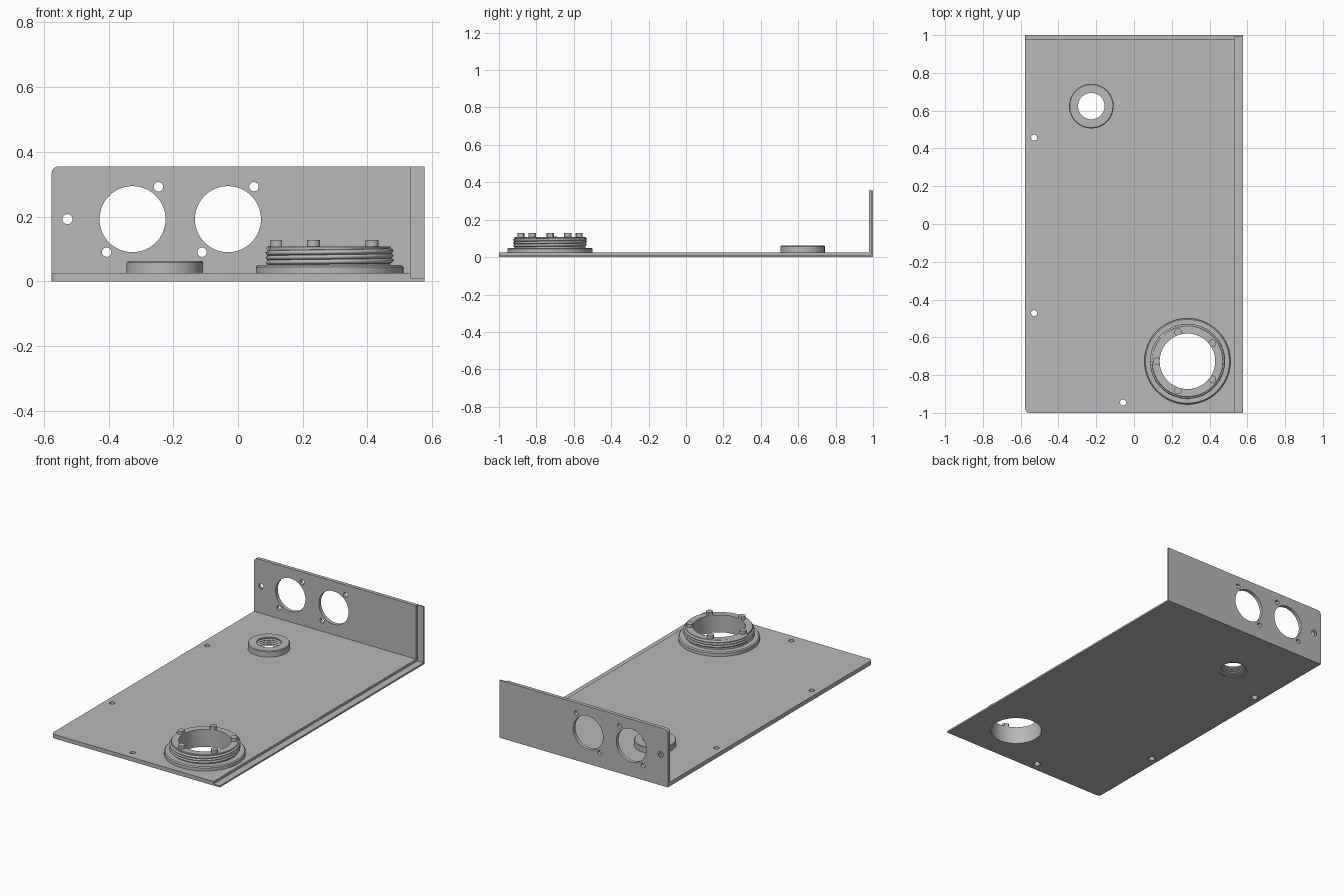
import bpy, bmesh, math
from mathutils import Matrix, Vector

cube = bpy.data.objects.get("Cube")
if cube:
    bpy.data.objects.remove(cube, do_unlink=True)

# One plain grey for the whole part
grey = bpy.data.materials.new("plain_grey")
grey.use_nodes = True
colour = (0.48, 0.48, 0.48, 1)
grey.diffuse_color = colour
grey.node_tree.nodes["Principled BSDF"].inputs["Base Color"].default_value = colour

X, Y, H = 0.576, 1.0, 0.355
PLATE, WALL, THIN = 0.025, 0.022, 0.01
RING = Vector((0.283, -0.727, 0))
BOSS = Vector((-0.226, 0.624, 0))
BORE = 0.147


def make(name, bm):
    bmesh.ops.recalc_face_normals(bm, faces=bm.faces)
    mesh = bpy.data.meshes.new(name)
    bm.to_mesh(mesh)
    bm.free()
    ob = bpy.data.objects.new(name, mesh)
    mesh.materials.append(grey)
    bpy.context.collection.objects.link(ob)
    return ob


def select(ob):
    bpy.ops.object.select_all(action='DESELECT')
    ob.select_set(True)
    bpy.context.view_layer.objects.active = ob


def smooth(ob):
    select(ob)
    bpy.ops.object.shade_smooth_by_angle(angle=math.radians(30))


def add_rod(bm, centre, r1, r2, depth, along_y=False, segments=48):
    turn = Matrix.Rotation(math.pi / 2 if along_y else 0, 4, 'X')
    bmesh.ops.create_cone(bm, cap_ends=True, segments=segments, radius1=r1, radius2=r2,
                          depth=depth, matrix=Matrix.Translation(centre) @ turn)


def cut(ob, name, build):
    """Subtract the solid that build() makes, then drop it."""
    bm = bmesh.new()
    build(bm)
    cutter = make(name, bm)
    cutter.hide_render = True
    mod = ob.modifiers.new(name, 'BOOLEAN')
    mod.operation, mod.solver, mod.object = 'DIFFERENCE', 'EXACT', cutter
    select(ob)
    bpy.ops.object.modifier_apply(modifier=name)
    bpy.data.objects.remove(cutter, do_unlink=True)


def lathe(name, centre, profile, segments=72):
    bm = bmesh.new()
    verts = [bm.verts.new((r, 0, z)) for r, z in profile]
    edges = [bm.edges.new((verts[i - 1], verts[i])) for i in range(len(verts))]
    bmesh.ops.spin(bm, geom=verts + edges, cent=(0, 0, 0), axis=(0, 0, 1),
                   angle=math.tau, steps=segments)
    bmesh.ops.remove_doubles(bm, verts=bm.verts, dist=1e-5)
    ob = make(name, bm)
    ob.location = centre
    smooth(ob)
    return ob


# Bent panel: an L section extruded across the width
bm = bmesh.new()
section = [(-Y, 0), (Y, 0), (Y, H), (Y - WALL, H), (Y - WALL, PLATE), (-Y, PLATE)]
face = bm.faces.new([bm.verts.new((-X, y, z)) for y, z in section])
out = bmesh.ops.extrude_face_region(bm, geom=[face])
bmesh.ops.translate(bm, vec=(2 * X, 0, 0),
                    verts=[v for v in out["geom"] if isinstance(v, bmesh.types.BMVert)])


def rounded_corner(edge):
    left = all(v.co.x < 0 for v in edge.verts) is True
    front = all(v.co.y < -Y + 0.001 for v in edge.verts)
    top = all(v.co.z > H - 0.001 for v in edge.verts)
    return left and (front or top)


bmesh.ops.bevel(bm, geom=[e for e in bm.edges if rounded_corner(e)], offset=0.022,
                segments=5, profile=0.5, affect='EDGES')
panel = make("bent_panel", bm)


# Thin lip along the left side of plate and wall
def lip_box(bm):
    bmesh.ops.create_cube(bm, size=2, matrix=Matrix.Translation((1.533, -THIN - 1, 1 + THIN))
                          @ Matrix.Diagonal((1, 2, 1, 1)))


cut(panel, "lip_cut", lip_box)


# Large openings in the plate, and countersunk screw holes
def plate_holes(bm):
    add_rod(bm, RING, BORE, BORE, 0.2, segments=72)
    add_rod(bm, BOSS, 0.085, 0.085, 0.2, segments=72)
    for x, y in [(-0.529, 0.457), (-0.529, -0.472), (-0.058, -0.945)]:
        add_rod(bm, (x, y, 0), 0.016, 0.016, 0.2, segments=24)


def countersinks(bm):
    for x, y in [(-0.529, 0.457), (-0.529, -0.472), (-0.058, -0.945)]:
        add_rod(bm, (x, y, 0.002), 0.028, 0.012, 0.024, segments=24)
    add_rod(bm, (-0.527, Y - 0.002, 0.192), 0.012, 0.028, 0.024, True, 24)


# Wall: two round openings, each with a pair of screw holes
def wall_holes(bm):
    for x in (-0.326, -0.031):
        add_rod(bm, (x, Y, 0.192), 0.102, 0.102, 0.2, True, 72)
        for s in (-1, 1):
            add_rod(bm, (x + s * 0.08, Y, 0.191 + s * 0.101), 0.0145, 0.0145, 0.2, True, 24)
    add_rod(bm, (-0.527, Y, 0.192), 0.0155, 0.0155, 0.2, True, 24)


cut(panel, "plate_hole_cut", plate_holes)
cut(panel, "wall_hole_cut", wall_holes)
cut(panel, "countersink_cut", countersinks)
smooth(panel)

# Small boss with a threaded bore
thread = []
for i in range(4):
    z = 0.054 - i * 0.012
    thread += [(0.07, z), (0.08, z - 0.005), (0.08, z - 0.007), (0.07, z - 0.012)]
lathe("threaded_boss", BOSS,
      [(0.085, 0.002), (0.085, 0.02), (0.118, 0.02), (0.118, 0.058), (0.114, 0.062), (0.07, 0.062)]
      + thread)

# Large collar: flange and neck
lathe("collar", RING,
      [(BORE, 0.024), (0.228, 0.024), (0.228, 0.044), (0.222, 0.05), (0.189, 0.05),
       (0.189, 0.106), (0.187, 0.108), (BORE, 0.108)])

# Helical thread around the neck
curve = bpy.data.curves.new("collar_thread", 'CURVE')
curve.dimensions = '3D'
curve.bevel_depth, curve.bevel_resolution, curve.use_fill_caps = 0.0085, 0, True
curve.materials.append(grey)
spline = curve.splines.new('POLY')
steps, turns, pitch = 192, 3, 0.0145
spline.points.add(steps)
for i, p in enumerate(spline.points):
    a = math.pi + math.tau * turns * i / steps
    p.co = (0.19 * math.cos(a), 0.19 * math.sin(a), 0.0575 + pitch * turns * i / steps, 1)
helix = bpy.data.objects.new("collar_thread", curve)
helix.location = RING
bpy.context.collection.objects.link(helix)

# Five pegs on the rim, trimmed flush with the bore
bm = bmesh.new()
for k in range(5):
    a = math.pi + k * math.tau / 5
    add_rod(bm, RING + Vector((0.162 * math.cos(a), 0.162 * math.sin(a), 0.115)),
            0.02, 0.02, 0.026, segments=24)
pegs = make("rim_pegs", bm)
cut(pegs, "bore_cut", lambda b: add_rod(b, RING, BORE, BORE, 0.5, segments=72))
smooth(pegs)
